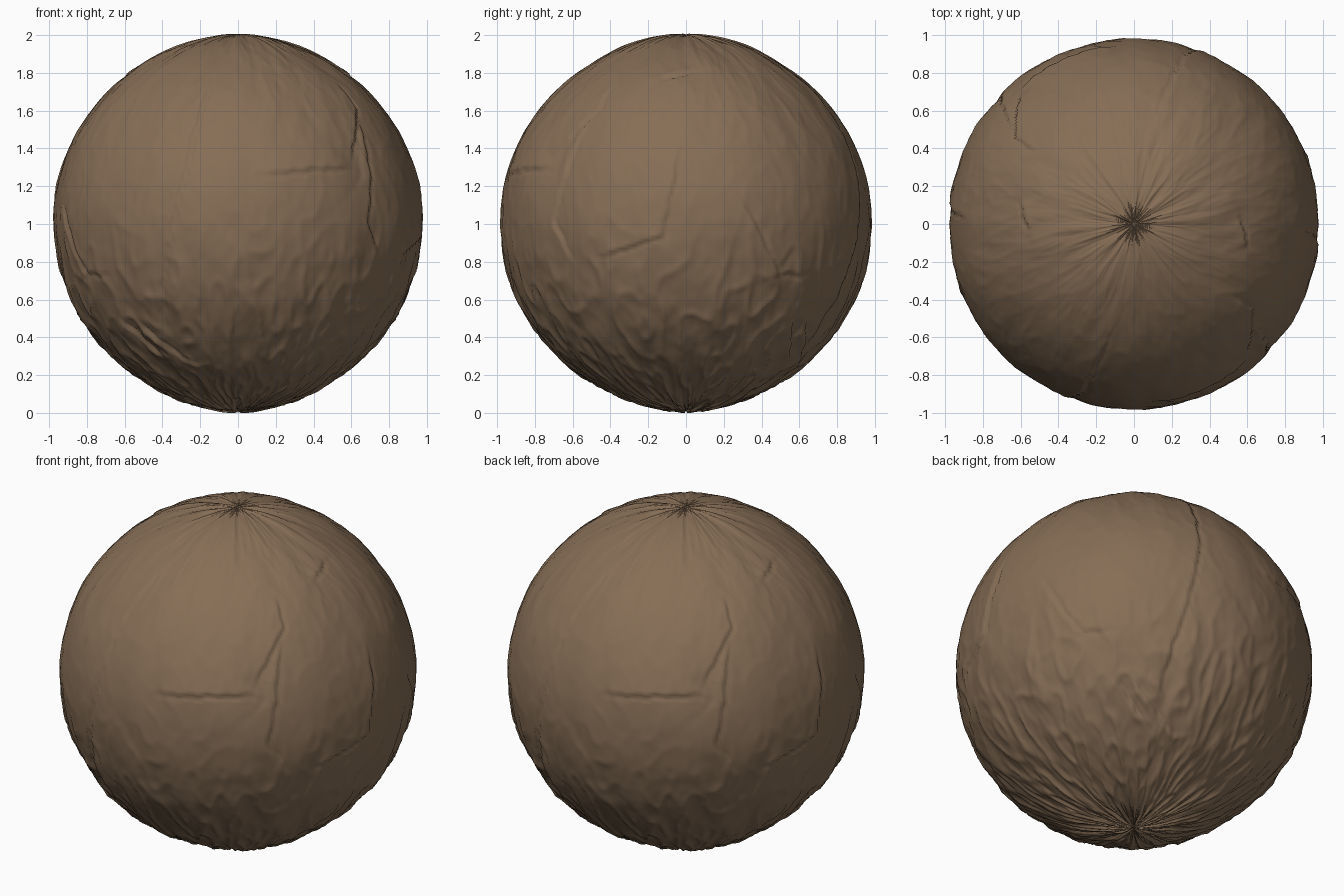
import bpy, bmesh, math
from mathutils import Vector, noise, kdtree

if "Cube" in bpy.data.objects:
    bpy.data.objects.remove(bpy.data.objects["Cube"])

R, SEG, RINGS = 0.98, 400, 200

# Main cracks, as (across, height) points on the front and right views
FRONT = [
    [(-.11, 1.8), (-.28, 1.25), (-.4, .65), (-.38, .36)],
    [(.1, 1.24), (.62, 1.28)],
    [(.53, 1.73), (.63, 1.6), (.6, 1.32)],
    [(-.55, .5), (-.2, .24)],
]
RIGHT = [
    [(-.02, 1.4), (-.12, .92), (-.47, .81)],
    [(-.5, 1.55), (-.62, 1.28), (-.69, 1), (-.6, .8)],
    [(.3, 1.12), (.5, .72), (.65, .73)],
    [(.57, .5), (.55, .28)],
    [(-.12, 1.76), (.04, 1.8)],
]
STEP, DEEP = .012, .014


def on_ball(front, a, z):
    b = math.sqrt(max(0, R * R - a * a - (z - 1) ** 2))
    v = Vector((a, -b, z - 1)) if front else Vector((b, a, z - 1))
    return v.normalized()


def half_turn(v):
    return Vector((-v.x, -v.y, v.z))


# Dense samples along each crack, with the direction of its raised side (up or left)
samples = []
for front, paths in ((True, FRONT), (False, RIGHT)):
    for path in paths:
        dirs = [on_ball(front, *p) for p in path]
        total = sum((q - p).length for p, q in zip(dirs, dirs[1:]))
        run = 0
        for p, q in zip(dirs, dirs[1:]):
            size = (q - p).length
            across = p.cross(q).normalized()
            east = Vector((0, 0, 1)).cross(p)
            level = abs((q - p).dot(east)) > abs(q.z - p.z)
            if (across.z if level else -across.dot(east)) < 0:
                across = -across
            n = max(2, int(size / .008))
            for i in range(n):
                t = i / n
                d = p.lerp(q, t).normalized()
                d = (d + across * .012 * noise.noise(d * 14)).normalized()
                s = (run + t * size) / total
                fade = min(1, 5 * s + .15, 5 * (1 - s) + .15)
                samples.append((d, across, fade))
            run += size
# The surface repeats every half turn about z
samples += [(half_turn(d), half_turn(c), f) for d, c, f in samples]
tree = kdtree.KDTree(len(samples))
for i, s in enumerate(samples):
    tree.insert(s[0], i)
tree.balance()


def height(d):
    lon, lat = math.atan2(d.y, d.x), math.asin(max(-1, min(1, d.z)))
    # noise wraps twice round, so features pinch into creases at the poles
    u = Vector((math.cos(2 * lon), math.sin(2 * lon), lat * 1.1))
    low = max(0, min(1, (.1 - d.z) / .6))
    pole = max(0, (abs(d.z) - .8) / .2)
    h = .008 * noise.noise(u * 1.6)
    h += (.004 + .007 * low + .004 * pole) * noise.noise(u * 3.7 + Vector((5, 2, 1)))
    ridge = 1 - abs(noise.noise(u * 4.5 + Vector((1, 7, 3))))
    h += (.003 + .01 * low) * (ridge ** 4 - .5)
    h += (.0015 + .002 * low) * noise.noise(u * 13)
    h += .013 * pole ** 2
    # step and groove beside the nearest crack
    _, i, dist = tree.find(d)
    if dist < .25:
        s, across, fade = samples[i]
        side = max(-.1, min(.1, (d - s).dot(across)))
        h += STEP * fade * math.exp(-dist / .07) / (1 + math.exp(-side / .004))
        h -= DEEP * fade * math.exp(-(dist / .009) ** 2)
    return h


# Rock ball
bm = bmesh.new()
bmesh.ops.create_uvsphere(bm, u_segments=SEG, v_segments=RINGS, radius=1)
for v in bm.verts:
    d = v.co.normalized()
    v.co = d * (R + height(d))
bottom = min(v.co.z for v in bm.verts)
bmesh.ops.translate(bm, verts=bm.verts, vec=(0, 0, -bottom))
for f in bm.faces:
    f.smooth = True
mesh = bpy.data.meshes.new("rock_ball")
bm.to_mesh(mesh)
bm.free()
ball = bpy.data.objects.new("rock_ball", mesh)
bpy.context.collection.objects.link(ball)

# Brown stone
stone = bpy.data.materials.new("brown stone")
stone.diffuse_color = (.24, .155, .092, 1)
stone.use_nodes = True
stone.node_tree.nodes["Principled BSDF"].inputs["Base Color"].default_value = stone.diffuse_color
mesh.materials.append(stone)
